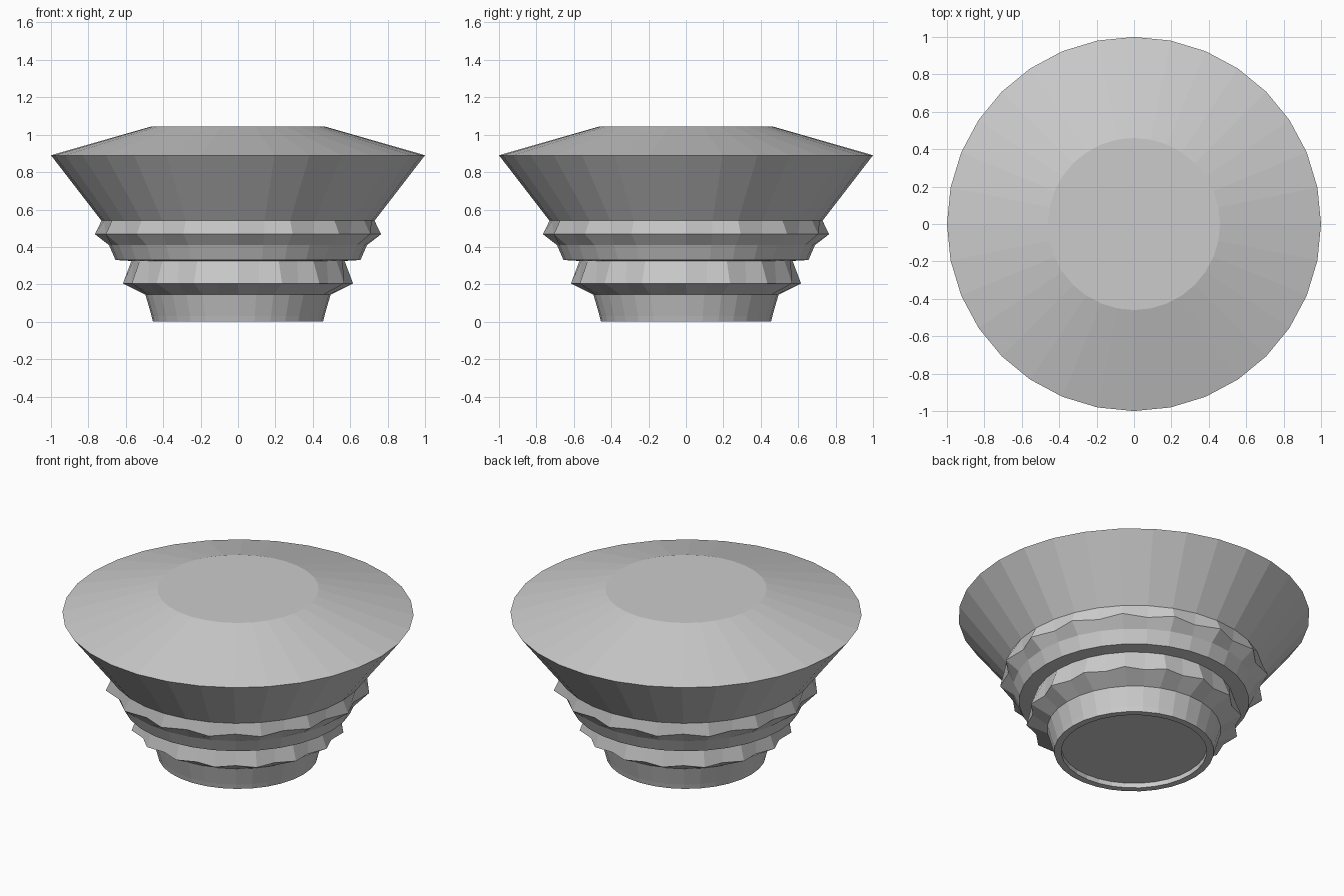
import bpy, bmesh
from math import sin, cos, tau

if "Cube" in bpy.data.objects:
    bpy.data.objects.remove(bpy.data.objects["Cube"])

SIDES = 32

# Profile from the recessed underside to the top: (peak radius, valley radius, height)
PROFILE = [
    (0.415, 0.415, 0.03), (0.415, 0.415, 0.0),                     # foot recess
    (0.455, 0.455, 0.0), (0.462, 0.462, 0.03), (0.495, 0.495, 0.145),  # foot
    (0.615, 0.58, 0.205), (0.57, 0.57, 0.325),                     # lower fluted collar
    (0.655, 0.655, 0.33), (0.69, 0.69, 0.41),                      # stepped neck
    (0.765, 0.72, 0.468), (0.73, 0.73, 0.54),                      # upper fluted collar
    (1.0, 1.0, 0.89),                                              # flared rim
    (0.46, 0.46, 1.045),                                           # sloped cap, flat top
]


def lathe(name, profile):
    bm = bmesh.new()
    rings = []
    for peak, valley, z in profile:
        ring = []
        for i in range(SIDES):
            r = valley if i % 2 else peak
            a = tau * i / SIDES
            ring.append(bm.verts.new((r * cos(a), r * sin(a), z)))
        rings.append(ring)
    for low, high in zip(rings, rings[1:]):
        for i in range(SIDES):
            j = (i + 1) % SIDES
            bm.faces.new((low[i], low[j], high[j], high[i]))
    # Underside and top discs
    bm.faces.new(rings[0][::-1])
    bm.faces.new(rings[-1])
    bmesh.ops.recalc_face_normals(bm, faces=bm.faces[:])
    mesh = bpy.data.meshes.new(name)
    bm.to_mesh(mesh)
    bm.free()
    obj = bpy.data.objects.new(name, mesh)
    bpy.context.collection.objects.link(obj)
    return obj


lathe("fluted_flared_knob", PROFILE)
